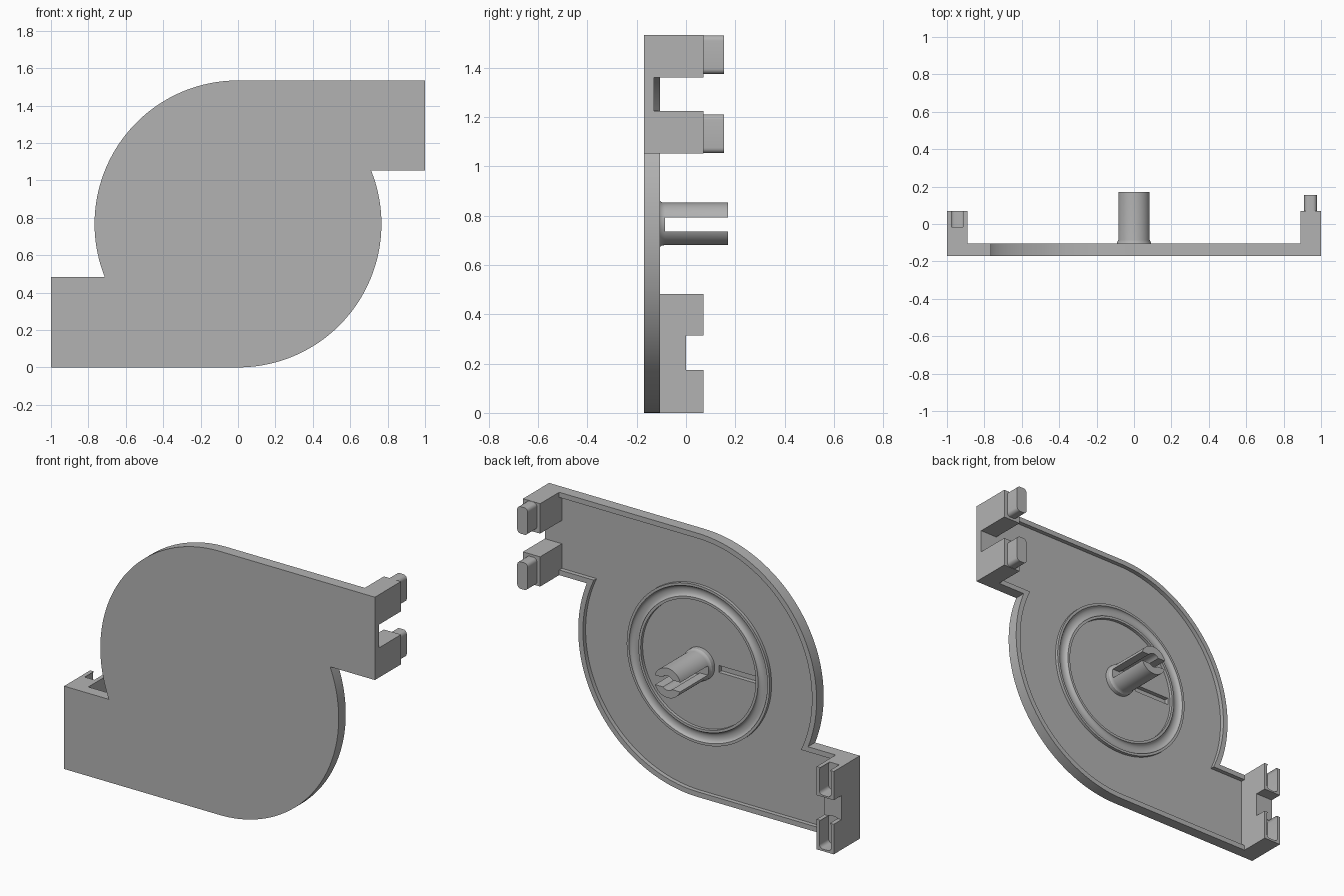
import bpy, bmesh
from math import sin, cos, pi, sqrt, asin
from mathutils import Vector

if "Cube" in bpy.data.objects:
    bpy.data.objects.remove(bpy.data.objects["Cube"])

grey = bpy.data.materials.new("plain_grey")
grey.use_nodes = True
colour = (0.45, 0.45, 0.45, 1)
grey.diffuse_color = colour
grey.node_tree.nodes["Principled BSDF"].inputs["Base Color"].default_value = colour

R = 0.767                       # housing radius, also height of its centre
BACK, RIM, FLOOR, TOP = -0.17, -0.105, -0.13, 0.07


def finish(name, bm):
    bmesh.ops.recalc_face_normals(bm, faces=bm.faces)
    mesh = bpy.data.meshes.new(name)
    bm.to_mesh(mesh)
    bm.free()
    mesh.materials.append(grey)
    ob = bpy.data.objects.new(name, mesh)
    bpy.context.collection.objects.link(ob)
    return ob


def prism(name, points, y0, y1):
    """Extrude an x-z outline from y0 to y1."""
    bm = bmesh.new()
    face = bm.faces.new([bm.verts.new((x, y0, z)) for x, z in points])
    new = bmesh.ops.extrude_face_region(bm, geom=[face])["geom"]
    verts = [v for v in new if isinstance(v, bmesh.types.BMVert)]
    bmesh.ops.translate(bm, verts=verts, vec=(0, y1 - y0, 0))
    return finish(name, bm)


def box(name, x0, x1, y0, y1, z0, z1):
    return prism(name, [(x0, z0), (x1, z0), (x1, z1), (x0, z1)], y0, y1)


def lathe(name, profile, steps=96):
    """Spin a closed (radius, y) profile about the housing axis."""
    bm = bmesh.new()
    verts = [bm.verts.new((r, y, R)) for r, y in profile]
    edges = [bm.edges.new((a, b)) for a, b in zip(verts, verts[1:] + verts[:1])]
    bmesh.ops.spin(bm, geom=verts + edges, cent=(0, 0, R), axis=(0, 1, 0),
                   angle=2 * pi, steps=steps, use_merge=True)
    bmesh.ops.remove_doubles(bm, verts=bm.verts, dist=0.0001)
    return finish(name, bm)


def rounded(x0, x1, z0, z1, r, n=6):
    pts = []
    corners = [(x1 - r, z1 - r), (x0 + r, z1 - r), (x0 + r, z0 + r), (x1 - r, z0 + r)]
    for q, (cx, cz) in enumerate(corners):
        for i in range(n + 1):
            a = (q + i / n) * pi / 2
            pts.append((cx + r * cos(a), cz + r * sin(a)))
    return pts


def combine(ob, operation, *others):
    """Apply boolean operations and remove the helper shapes."""
    for other in others:
        mod = ob.modifiers.new("cut", "BOOLEAN")
        mod.operation, mod.object, mod.solver = operation, other, "EXACT"
        graph = bpy.context.evaluated_depsgraph_get()
        mesh = bpy.data.meshes.new_from_object(ob.evaluated_get(graph))
        ob.modifiers.clear()
        ob.data = mesh
        bpy.data.objects.remove(other)


def outline(inset, end, n=48):
    """Round housing with two opposed arms, symmetric under a half turn."""
    r, low = R - inset, 0.285 + inset
    start = -pi / 2
    stop = asin(low / r)
    half = [(r * cos(a), r * sin(a))
            for a in (start + (stop - start) * i / n for i in range(n + 1))]
    half += [(end, low), (end, r)]
    return [(x, z + R) for x, z in half] + [(-x, R - z) for x, z in half]


# Housing plate with a shallow pocket inside a rim
housing = prism("housing", outline(0, 1), BACK, RIM)
combine(housing, "DIFFERENCE", prism("pocket", outline(0.03, 0.89), FLOOR, 0.2))

# End blocks, notches and key sockets
low, high = R + 0.285, 2 * R
combine(housing, "UNION",
        box("peg_block", 0.89, 1, BACK, TOP, low, high),
        box("socket_block", -1, -0.89, BACK, TOP, 0, 0.482))
combine(housing, "DIFFERENCE",
        box("peg_notch", 0.85, 1.1, FLOOR, 0.2, 1.225, 1.36),
        box("socket_notch", -1.1, -0.85, 0, 0.2, 0.175, 0.315),
        prism("socket_low", rounded(-0.983, -0.907, 0.012, 0.181, 0.022), -0.015, 0.2),
        prism("socket_high", rounded(-0.983, -0.907, 0.325, 0.488, 0.022), -0.015, 0.2),
        box("floor_slot", -0.355, -0.12, -0.155, 0, R - 0.02, R + 0.02))

# Locking pegs
pegs = [prism(name, rounded(0.91, 0.978, z, z + 0.157, 0.022), TOP - 0.01, 0.155)
        for name, z in (("lower_peg", 1.054), ("upper_peg", 1.375))]

# Raised ring with a rounded groove
groove = [(0.415 + 0.03 * cos(a), -0.112 - 0.018 * sin(a))
          for a in (pi * i / 10 for i in range(11))]
ring = lathe("grooved_ring", [(0.37, FLOOR - 0.005), (0.46, FLOOR - 0.005),
                              (0.46, -0.112)] + groove + [(0.37, -0.112)])

# Hollow split post with a flared foot
post = lathe("split_post", [(0, FLOOR - 0.005), (0.094, FLOOR - 0.005), (0.093, -0.105),
                            (0.088, -0.098), (0.086, -0.085), (0.086, 0.17), (0, 0.17)], 64)
combine(post, "DIFFERENCE",
        box("split", -0.2, 0.2, -0.085, 0.3, R - 0.03, R + 0.025),
        lathe("bore", [(0, -0.085), (0.042, -0.085), (0.042, 0.3), (0, 0.3)], 32))

# Smooth curved walls, keep corners crisp
bpy.ops.object.select_all(action="DESELECT")
for ob in [housing, ring, post] + pegs:
    ob.select_set(True)
bpy.context.view_layer.objects.active = housing
bpy.ops.object.shade_smooth_by_angle(angle=0.5)
